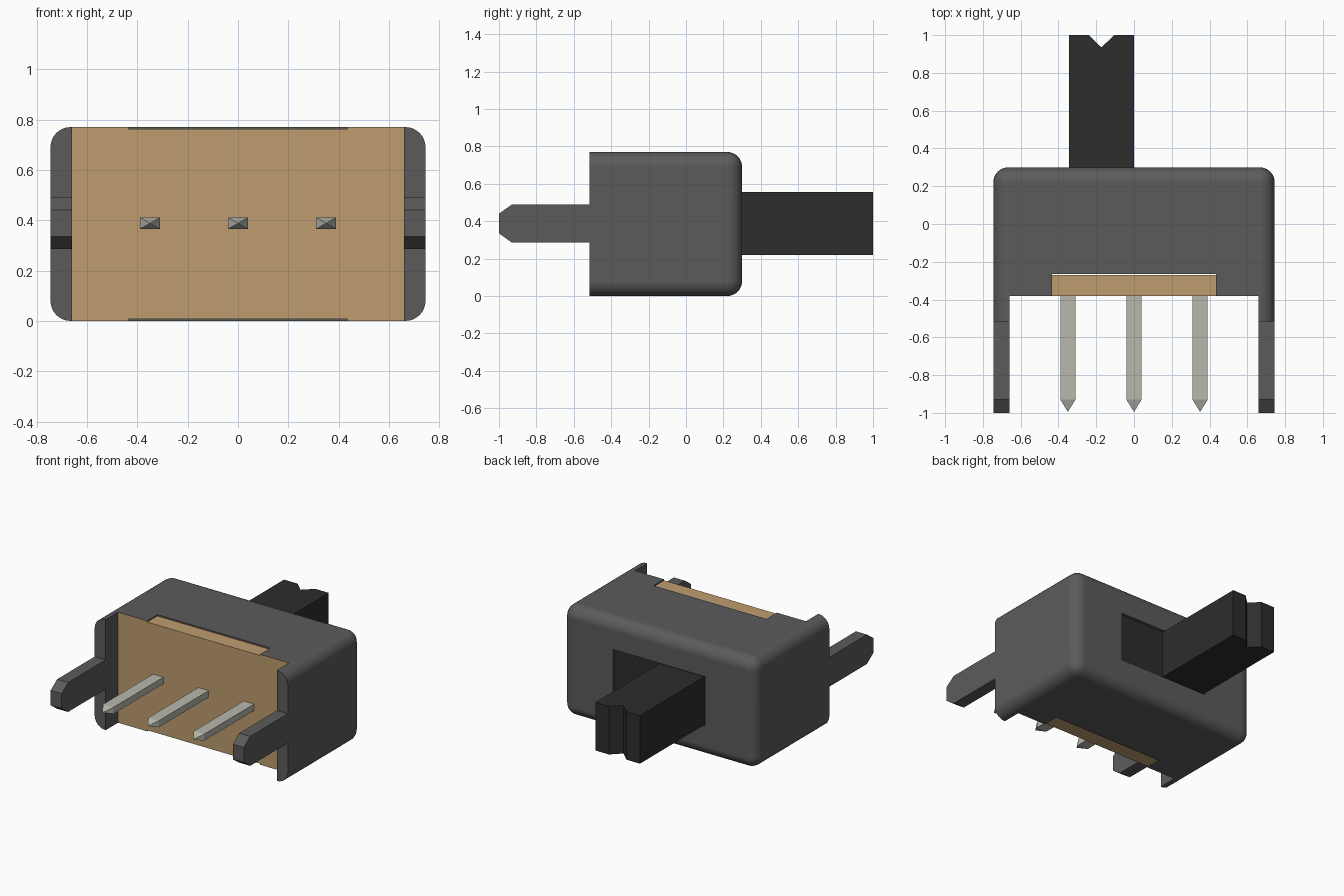
import bpy, bmesh, math
from mathutils import Vector

old = bpy.data.objects.get("Cube")
if old:
    bpy.data.objects.remove(old, do_unlink=True)


def material(name, rgb, rough=0.6):
    m = bpy.data.materials.new(name)
    m.use_nodes = True
    m.diffuse_color = (*rgb, 1)
    bsdf = next(n for n in m.node_tree.nodes if n.type == 'BSDF_PRINCIPLED')
    bsdf.inputs["Base Color"].default_value = (*rgb, 1)
    bsdf.inputs["Roughness"].default_value = rough
    return m


GREY = material("housing grey", (0.105, 0.105, 0.105))
BLACK = material("slider black", (0.026, 0.026, 0.026))
TAN = material("base board tan", (0.52, 0.335, 0.158))
METAL = material("pin metal", (0.48, 0.48, 0.42))


def finish(name, bm, *mats):
    bmesh.ops.recalc_face_normals(bm, faces=bm.faces)
    me = bpy.data.meshes.new(name)
    bm.to_mesh(me)
    bm.free()
    for m in mats:
        me.materials.append(m)
    ob = bpy.data.objects.new(name, me)
    bpy.context.collection.objects.link(ob)
    return ob


def box_bm(lo, hi):
    bm = bmesh.new()
    bmesh.ops.create_cube(bm, size=1)
    for v in bm.verts:
        v.co = Vector([lo[i] if v.co[i] < 0 else hi[i] for i in range(3)])
    return bm


def box(name, lo, hi, mat):
    return finish(name, box_bm(lo, hi), mat)


def prism(name, points, direction, mat):
    """Extrude a closed outline along a vector."""
    bm = bmesh.new()
    face = bm.faces.new([bm.verts.new(p) for p in points])
    ext = bmesh.ops.extrude_face_region(bm, geom=[face])
    bmesh.ops.translate(bm, vec=direction,
                        verts=[g for g in ext["geom"] if isinstance(g, bmesh.types.BMVert)])
    return finish(name, bm, mat)


# Main dimensions
W, H = 0.745, 0.77              # half width, height
WALL = 0.66                     # inner face of the side flanges
FLANGE, FRONT, BACK = -0.515, -0.38, 0.30
NOTCH_W, NOTCH_Y = 0.435, -0.265

# Housing: box with every edge rounded except around the open front
bm = box_bm((-W, FLANGE, 0), (W, BACK, H))
edges = [e for e in bm.edges if max(v.co.y for v in e.verts) > 0]
bmesh.ops.bevel(bm, geom=edges, offset=0.08, segments=8, profile=0.5, affect='EDGES')
housing = finish("housing", bm, GREY, TAN)

# Cutters: front channel, base notch, slider slot
cuts = [
    ("channel_cutter", (-WALL, -0.7, -0.1), (WALL, FRONT, H + 0.1)),
    ("notch_cutter", (-NOTCH_W, -0.6, -0.1), (NOTCH_W, NOTCH_Y, H + 0.1)),
    ("slot_cutter", (-0.355, 0.25, 0.213), (0.355, 0.4, 0.562)),
]
cutters = []
for name, lo, hi in cuts:
    c = box(name, lo, hi, GREY)
    c.hide_render = True
    mod = housing.modifiers.new(name, 'BOOLEAN')
    mod.operation, mod.solver, mod.object = 'DIFFERENCE', 'EXACT', c
    cutters.append(c)
bpy.context.view_layer.update()
dg = bpy.context.evaluated_depsgraph_get()
cut_mesh = bpy.data.meshes.new_from_object(housing.evaluated_get(dg))
housing.modifiers.clear()
housing.data = cut_mesh
for c in cutters:
    bpy.data.objects.remove(c, do_unlink=True)

# Board colour on the recessed front faces
for p in cut_mesh.polygons:
    on_front = abs(p.center.y - FRONT) < 0.002 and p.normal.y < -0.9
    p.material_index = 1 if on_front else 0

for o in bpy.context.selected_objects:
    o.select_set(False)
housing.select_set(True)
bpy.context.view_layer.objects.active = housing
bpy.ops.object.shade_smooth_by_angle(angle=math.radians(30))
weighted = housing.modifiers.new("weighted_normals", 'WEIGHTED_NORMAL')
weighted.keep_sharp = True

# Base board seen through the notch, slightly below the housing surface
box("base_board", (-NOTCH_W, FRONT, 0.008), (NOTCH_W, NOTCH_Y - 0.004, H - 0.008), TAN)

# Mounting tabs with chamfered tips
for side, x in (("left", WALL), ("right", -W)):
    outline = [(FLANGE, 0.285), (-0.93, 0.285), (-1, 0.335),
               (-1, 0.44), (-0.93, 0.49), (FLANGE, 0.49)]
    prism(side + "_mounting_tab", [(x, y, z) for y, z in outline], (W - WALL, 0, 0), GREY)

# Contact pins with pyramid tips
for name, x in (("right", -0.35), ("middle", 0), ("left", 0.35)):
    bm = box_bm((x - 0.04, -0.93, 0.365), (x + 0.04, FRONT + 0.02, 0.411))
    tip = min(bm.faces, key=lambda f: f.calc_center_median().y)
    apex = bmesh.ops.poke(bm, faces=[tip])["verts"][0]
    apex.co.y = -0.995
    finish(name + "_pin", bm, METAL)

# Slider: recessed plate in the slot and lever with a V notch at its end
box("slider_plate", (-0.352, 0.25, 0.216), (0.352, 0.285, 0.559), BLACK)
lever = [(-0.345, 0.27), (0, 0.27), (0, 1), (-0.105, 1),
         (-0.1725, 0.935), (-0.24, 1), (-0.345, 1)]
prism("slider_lever", [(x, y, 0.22) for x, y in lever], (0, 0, 0.335), BLACK)
